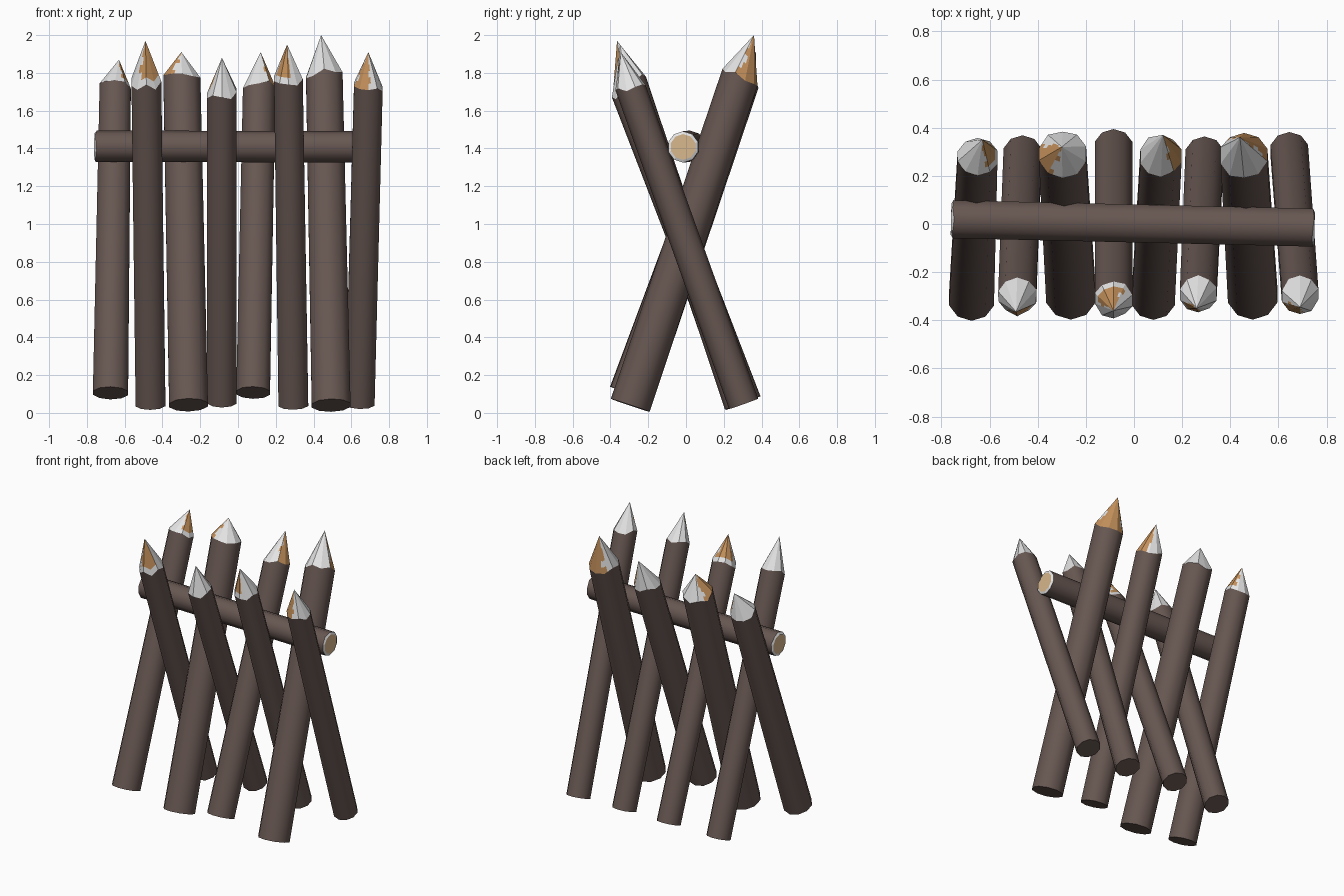
import bpy, bmesh, math, random
from mathutils import Vector

if "Cube" in bpy.data.objects:
    bpy.data.objects.remove(bpy.data.objects["Cube"])

random.seed(4)
SIDES, SUB, RINGS = 10, 3, 6


def material(name, rgb):
    m = bpy.data.materials.new(name)
    m.diffuse_color = (*rgb, 1)
    m.use_nodes = True
    m.node_tree.nodes["Principled BSDF"].inputs["Base Color"].default_value = m.diffuse_color
    return m


MATS = [material("dark_bark", (0.135, 0.095, 0.083)),
        material("pale_tip", (0.78, 0.78, 0.78)),
        material("tan_wood", (0.55, 0.28, 0.105)),
        material("light_cut_wood", (0.70, 0.48, 0.27))]
BARK, PALE, TAN, CUT = range(4)


def ring(center, axis, side, r, jitter=0.0):
    """Points of a circle around an axis, angle 0 pointing along side."""
    u = (side - axis * side.dot(axis)).normalized()
    v = axis.cross(u)
    pts = []
    for i in range(SIDES):
        a = 2 * math.pi * (i + 0.5) / SIDES
        pts.append(center + (u * math.cos(a) + v * math.sin(a)) * r
                   + axis * random.uniform(-jitter, jitter))
    return pts


def skin(bm, a, b, mat, smooth=False):
    """Band of quads between two vertex loops."""
    n = len(a)
    for i in range(n):
        j = (i + 1) % n
        f = bm.faces.new((a[i], a[j], b[j], b[i]))
        f.smooth = smooth
        f.material_index = mat(i) if callable(mat) else mat


def finish(bm, name):
    me = bpy.data.meshes.new(name)
    bm.to_mesh(me)
    bm.free()
    for m in MATS:
        me.materials.append(m)
    ob = bpy.data.objects.new(name, me)
    bpy.context.collection.objects.link(ob)


def stake(name, base, shoulder, tip, r0, r1, tan_mid, tan_half):
    base, shoulder, tip = Vector(base), Vector(shoulder), Vector(tip)
    axis = (shoulder - base).normalized()
    side = Vector((1, 0, 0))
    bm = bmesh.new()
    new = lambda pts: [bm.verts.new(p) for p in pts]
    # bark trunk with closed bottom
    low = new(ring(base, axis, side, r0))
    top_pts = ring(shoulder, axis, side, r1, 0.018)
    skin(bm, low, new(top_pts), BARK, True)
    bm.faces.new(low[::-1]).material_index = BARK
    # whittled point: each flat facet is cut finer so the tan patch has a ragged edge
    rim = [top_pts[i].lerp(top_pts[(i + 1) % SIDES], k / SUB)
           for i in range(SIDES) for k in range(SUB)]
    n = len(rim)
    prev = new(rim)
    for k in range(RINGS):
        lo = tan_mid - tan_half + random.uniform(-14, 14)
        hi = tan_mid + tan_half + random.uniform(-14, 14)
        start = k >= random.choice((0, 1))

        def patch(i):
            a = 360 * ((i + 0.5) / n + 0.5 / SIDES)
            inside = (a - lo) % 360 < hi - lo
            return TAN if inside and start else PALE

        if k < RINGS - 1:
            cur = new([p.lerp(tip, (k + 1) / RINGS) for p in rim])
            skin(bm, prev, cur, patch)
            prev = cur
        else:
            apex = bm.verts.new(tip)
            for i in range(n):
                f = bm.faces.new((prev[i], prev[(i + 1) % n], apex))
                f.material_index = patch(i)
    finish(bm, name)


# stakes leaning back: base at the front, point at the back
BACK = [
    ((-.675, -.31, .105), (-.65, .28, 1.72), (-.63, .35, 1.87), .098, .087, -10, 50),
    ((-.262, -.295, .042), (-.297, .29, 1.765), (-.30, .32, 1.91), .108, .103, 195, 50),
    ((.08, -.31, .107), (.112, .285, 1.725), (.12, .37, 1.91), .094, .09, 0, 50),
    ((.493, -.295, .04), (.457, .285, 1.775), (.44, .36, 2.0), .108, .102, 60, 70)]
# stakes leaning forward: base at the back, point at the front
FRONT = [
    ((-.463, .29, .043), (-.485, -.30, 1.75), (-.49, -.365, 1.97), .083, .083, 285, 55),
    ((-.085, .318, .058), (-.085, -.312, 1.69), (-.085, -.36, 1.88), .082, .082, 120, 60),
    ((.293, .285, .043), (.267, -.29, 1.76), (.26, -.35, 1.95), .083, .08, 235, 45),
    ((.645, .305, .048), (.69, -.295, 1.725), (.69, -.345, 1.91), .082, .08, 235, 35)]
for i, s in enumerate(BACK):
    stake(f"back_leaning_stake_{i + 1}", *s)
for i, s in enumerate(FRONT):
    stake(f"front_leaning_stake_{i + 1}", *s)

# cross beam resting in the crotch, with pale chipped rims and cut ends
left, right = Vector((-.76, .02, 1.412)), Vector((.75, -.015, 1.408))
ax = (right - left).normalized()
bm = bmesh.new()
loops = [[bm.verts.new(p) for p in ring(c, ax, Vector((0, 1, 0)), r, j)]
         for c, r, j in ((left, .068, 0), (left + ax * .008, .083, .006),
                         (right - ax * .008, .083, .006), (right, .068, 0))]
skin(bm, loops[0], loops[1], PALE)
skin(bm, loops[1], loops[2], BARK, True)
skin(bm, loops[2], loops[3], PALE)
bm.faces.new(loops[0][::-1]).material_index = CUT
bm.faces.new(loops[3]).material_index = CUT
finish(bm, "cross_beam")
